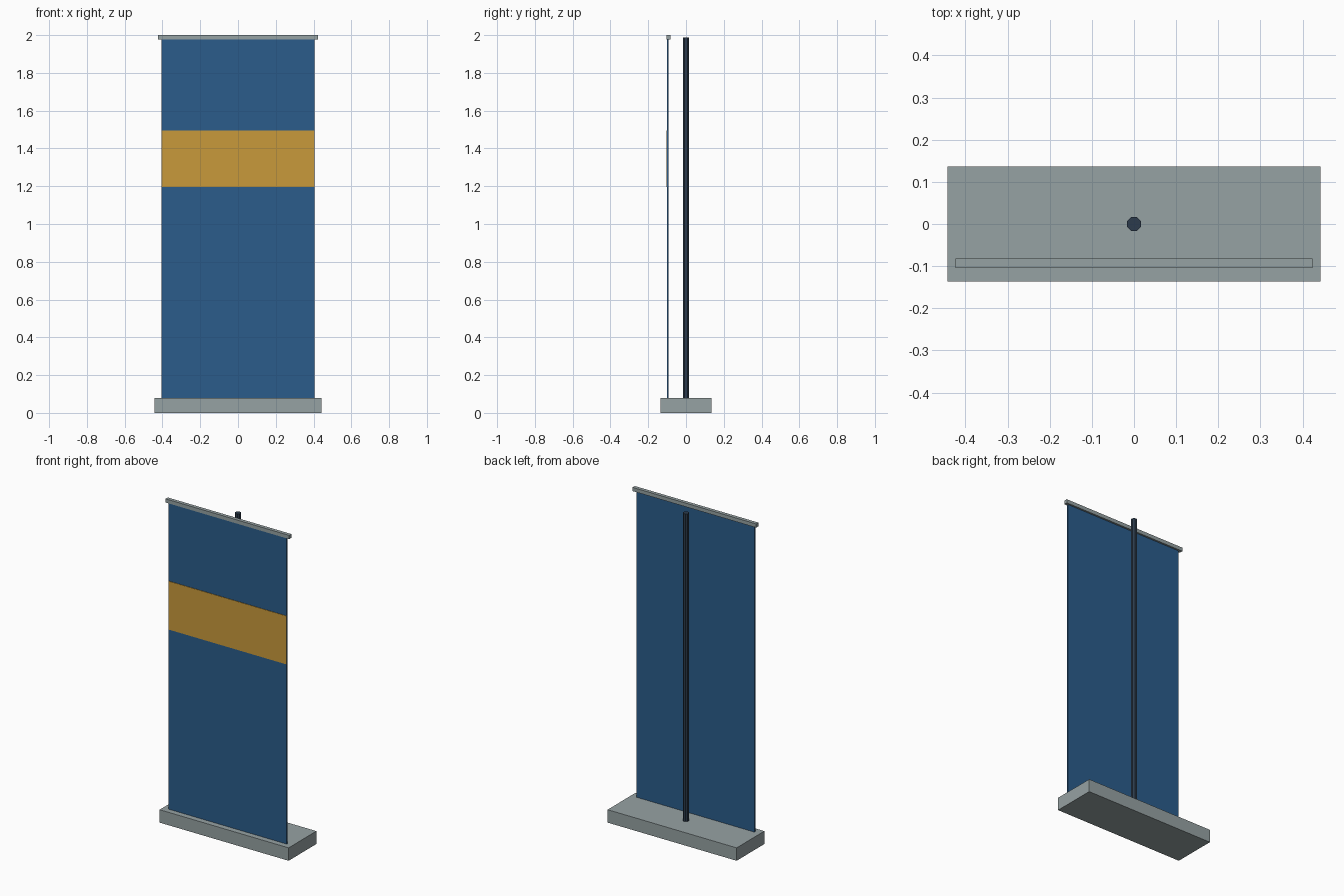
import bpy
import math

if "Cube" in bpy.data.objects:
    bpy.data.objects.remove(bpy.data.objects["Cube"], do_unlink=True)


def material(name, rgb):
    mat = bpy.data.materials.new(name)
    mat.use_nodes = True
    colour = (*rgb, 1)
    mat.diffuse_color = colour
    mat.node_tree.nodes["Principled BSDF"].inputs["Base Color"].default_value = colour
    return mat


def finish(name, mat):
    obj = bpy.context.object
    obj.name = name
    obj.data.name = name
    obj.data.materials.append(mat)
    return obj


def box(name, width, y_range, z_range, mat):
    """Box centred on x, spanning the given y and z ranges."""
    (y0, y1), (z0, z1) = y_range, z_range
    bpy.ops.mesh.primitive_cube_add(size=1, location=(0, (y0 + y1) / 2, (z0 + z1) / 2))
    obj = finish(name, mat)
    obj.scale = (width, y1 - y0, z1 - z0)
    bpy.ops.object.transform_apply(location=False, rotation=False, scale=True)
    return obj


grey = material("light grey metal", (0.305, 0.36, 0.366))
blue = material("blue fabric", (0.024, 0.107, 0.258))
gold = material("gold stripe", (0.584, 0.323, 0.044))
dark = material("dark pole", (0.025, 0.044, 0.072))

# Foot and top rail
box("base", 0.885, (-0.136, 0.136), (0, 0.08), grey)
box("top_rail", 0.848, (-0.104, -0.082), (1.977, 2.0), grey)

# Hanging sheet with a thin stripe on its front
box("banner", 0.81, (-0.101, -0.093), (0.075, 1.98), blue)
box("stripe", 0.81, (-0.104, -0.101), (1.195, 1.495), gold)

# Octagonal support pole
bottom, top = 0.075, 1.988
bpy.ops.mesh.primitive_cylinder_add(
    vertices=8, radius=0.018, depth=top - bottom,
    location=(0, 0, (bottom + top) / 2), rotation=(0, 0, math.pi / 8))
finish("support_pole", dark)
